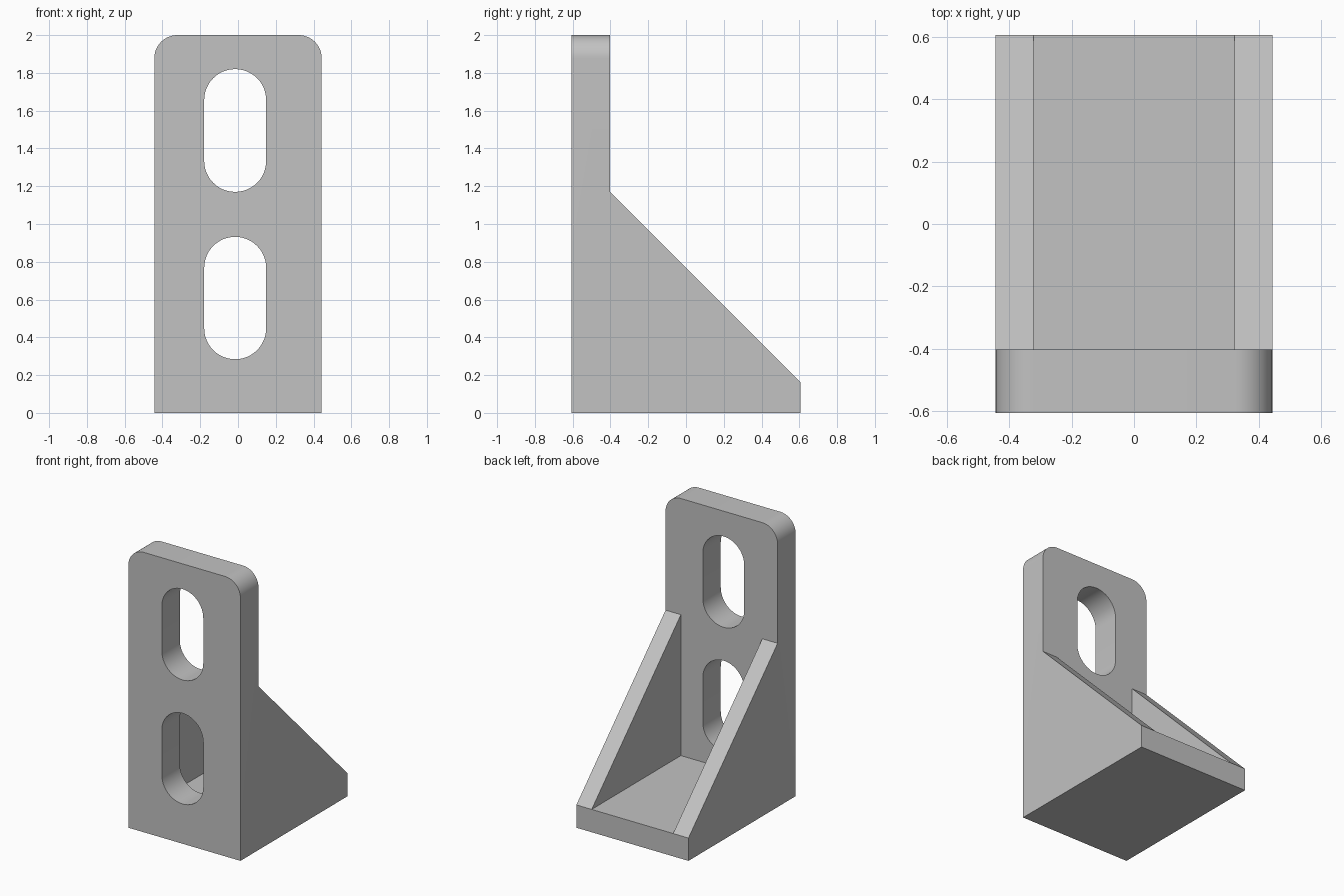
import bpy, bmesh, math
from mathutils import Vector

cube = bpy.data.objects.get("Cube")
if cube:
    bpy.data.objects.remove(cube, do_unlink=True)

HALF_W, HALF_D, HEIGHT = 0.443, 0.605, 2.0
PLATE_BACK, FLOOR, RIB_INNER = -0.402, 0.163, 0.322
RIB_TOP, CORNER = 1.17, 0.122

steel = bpy.data.materials.new("plain grey")
steel.use_nodes = True
grey = (0.54, 0.54, 0.54, 1)
steel.diffuse_color = grey
steel.node_tree.nodes["Principled BSDF"].inputs["Base Color"].default_value = grey


def prism(name, points, sweep):
    """Solid made by sweeping a closed outline along a vector."""
    bm = bmesh.new()
    face = bm.faces.new([bm.verts.new(p) for p in points])
    new = bmesh.ops.extrude_face_region(bm, geom=[face])["geom"]
    verts = [v for v in new if isinstance(v, bmesh.types.BMVert)]
    bmesh.ops.translate(bm, verts=verts, vec=Vector(sweep))
    bmesh.ops.recalc_face_normals(bm, faces=bm.faces)
    mesh = bpy.data.meshes.new(name)
    bm.to_mesh(mesh)
    bm.free()
    mesh.materials.append(steel)
    obj = bpy.data.objects.new(name, mesh)
    bpy.context.collection.objects.link(obj)
    return obj


def arc(cx, cz, r, start, end, y, steps):
    return [(cx + r * math.cos(a), y, cz + r * math.sin(a))
            for a in (math.radians(start + (end - start) * i / steps)
                      for i in range(steps + 1))]


def combine(target, cutter, operation):
    mod = target.modifiers.new(cutter.name, "BOOLEAN")
    mod.object, mod.operation, mod.solver = cutter, operation, "EXACT"
    cutter.hide_render = True
    bpy.context.view_layer.objects.active = target
    bpy.ops.object.modifier_apply(modifier=mod.name)
    bpy.data.objects.remove(cutter, do_unlink=True)


# Bracket body from its side profile
side = [(-HALF_D, 0), (HALF_D, 0), (HALF_D, FLOOR), (PLATE_BACK, RIB_TOP),
        (PLATE_BACK, HEIGHT), (-HALF_D, HEIGHT)]
bracket = prism("angle_bracket", [(-HALF_W, y, z) for y, z in side],
                (2 * HALF_W, 0, 0))

# Open pocket that leaves the floor, upright plate and two side ribs
pocket = [(PLATE_BACK, FLOOR), (1, FLOOR), (1, 1.5), (PLATE_BACK, 1.5)]
combine(bracket, prism("pocket_cutter", [(-RIB_INNER, y, z) for y, z in pocket],
                       (2 * RIB_INNER, 0, 0)), "DIFFERENCE")

# Rounded top corners, kept clear of the flat sides
cx, cz = HALF_W - CORNER, HEIGHT - CORNER
for name, sign in (("left", 1), ("right", -1)):
    edge = arc(cx, cz, CORNER, 0, 90, -1, 16)
    edge += [(cx, -1, HEIGHT + 0.1), (HALF_W + 0.1, -1, HEIGHT + 0.1),
             (HALF_W + 0.1, -1, cz)]
    corner = prism(name + "_corner_cutter",
                   [(sign * x, y, z) for x, y, z in edge], (0, 2, 0))
    combine(bracket, corner, "DIFFERENCE")

# Two long bolt slots through the upright plate
SLOT_X, SLOT_R = -0.015, 0.164
for name, low, high in (("lower", 0.284, 0.932), ("upper", 1.17, 1.82)):
    outline = (arc(SLOT_X, high - SLOT_R, SLOT_R, 0, 180, -0.8, 24)
               + arc(SLOT_X, low + SLOT_R, SLOT_R, 180, 360, -0.8, 24))
    combine(bracket, prism(name + "_slot_cutter", outline, (0, 0.6, 0)),
            "DIFFERENCE")

# Smooth the round walls, keep the hard edges
bpy.ops.object.select_all(action="DESELECT")
bracket.select_set(True)
bpy.context.view_layer.objects.active = bracket
bpy.ops.object.shade_smooth_by_angle(angle=math.radians(30))
